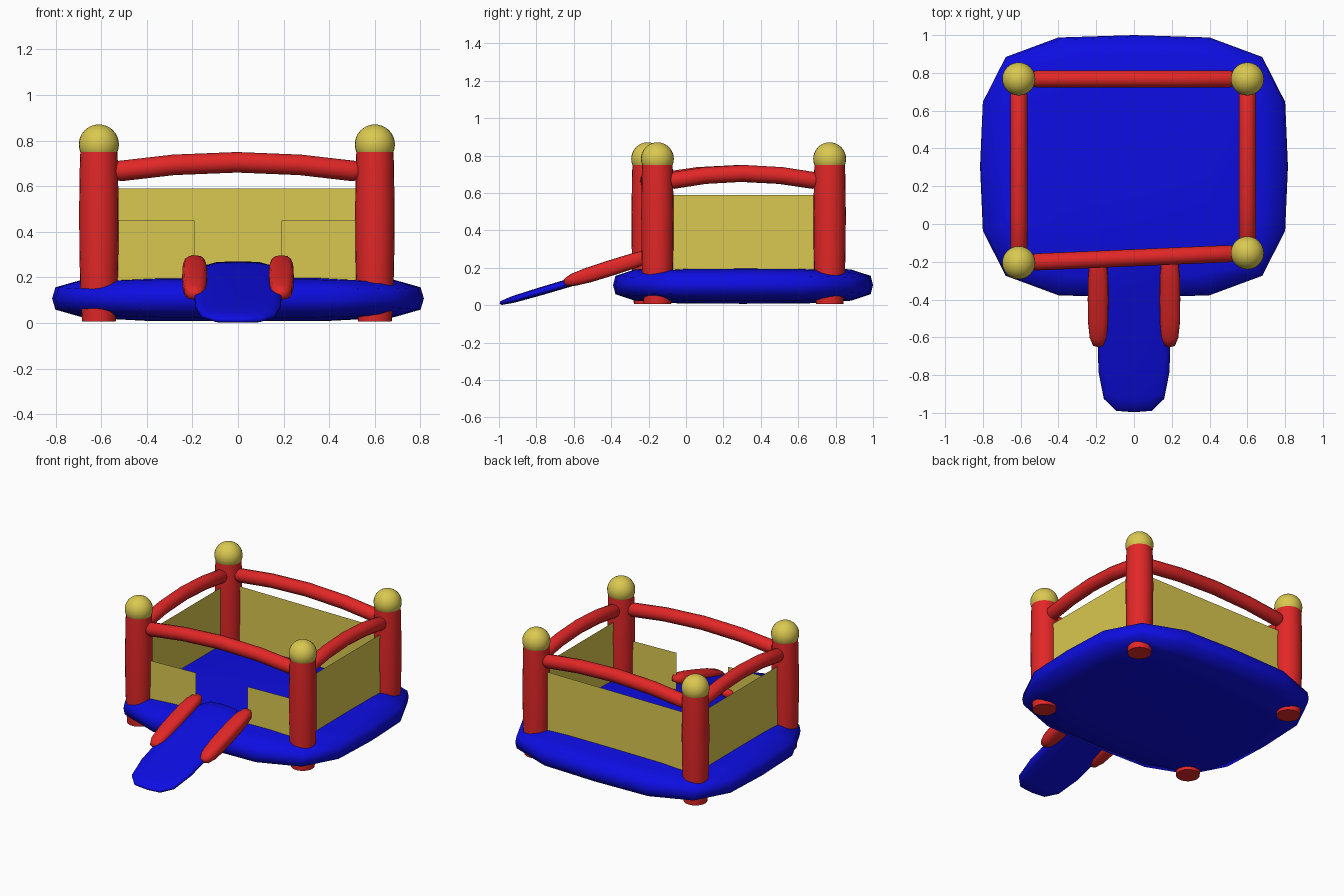
import bpy, bmesh, math
from mathutils import Vector, Matrix

if "Cube" in bpy.data.objects:
    bpy.data.objects.remove(bpy.data.objects["Cube"])


def material(name, rgb):
    m = bpy.data.materials.new(name)
    m.diffuse_color = (*rgb, 1)
    m.use_nodes = True
    m.node_tree.nodes["Principled BSDF"].inputs["Base Color"].default_value = m.diffuse_color
    return m


RED = material("red vinyl", (0.76, 0.02, 0.02))
BLUE = material("blue vinyl", (0.004, 0.004, 0.76))
YELLOW = material("yellow vinyl", (0.70, 0.58, 0.08))


def finish(name, bm, mat, smooth=True):
    me = bpy.data.meshes.new(name)
    bmesh.ops.recalc_face_normals(bm, faces=bm.faces)
    bm.to_mesh(me)
    bm.free()
    me.materials.append(mat)
    for p in me.polygons:
        p.use_smooth = smooth
    ob = bpy.data.objects.new(name, me)
    bpy.context.collection.objects.link(ob)
    return ob


def cushion(name, center, half, mat, tilt=0.0, n=3.8):
    """Puffy box: a gridded cube projected onto a superellipsoid."""
    bm = bmesh.new()
    bmesh.ops.create_cube(bm, size=2)
    bmesh.ops.subdivide_edges(bm, edges=bm.edges[:], cuts=3, use_grid_fill=True)
    for v in bm.verts:
        r = sum(abs(c) ** n for c in v.co) ** (1 / n)
        v.co = Vector([c / r * h for c, h in zip(v.co, half)])
    bm.transform(Matrix.Translation(center) @ Matrix.Rotation(tilt, 4, 'X'))
    return finish(name, bm, mat)


def lathe(name, x, y, profile, mat, sides=24):
    bm = bmesh.new()
    rings = [[bm.verts.new((x + r * math.cos(2 * math.pi * i / sides),
                            y + r * math.sin(2 * math.pi * i / sides), z))
              for i in range(sides)] for r, z in profile]
    for a, b in zip(rings, rings[1:]):
        for i in range(sides):
            j = (i + 1) % sides
            bm.faces.new((a[i], a[j], b[j], b[i]))
    bm.faces.new(rings[0])
    bm.faces.new(rings[-1])
    ob = finish(name, bm, mat)
    bpy.context.view_layer.objects.active = ob
    ob.select_set(True)
    bpy.ops.object.shade_smooth_by_angle(angle=math.radians(40))
    ob.select_set(False)


def arch(name, a, b):
    """Bowed tube with rounded ends between two posts."""
    a, b = Vector((*a, 0)), Vector((*b, 0))
    d = (b - a).normalized()
    a, b = a + d * 0.05, b - d * 0.05
    cu = bpy.data.curves.new(name, 'CURVE')
    cu.dimensions = '3D'
    cu.bevel_depth = 0.045
    cu.bevel_resolution = 4
    cu.use_fill_caps = True
    steps = [(0, .45), (.015, .8), (.04, 1), (.25, 1), (.5, 1),
             (.75, 1), (.96, 1), (.985, .8), (1, .45)]
    sp = cu.splines.new('POLY')
    sp.points.add(len(steps) - 1)
    for p, (t, r) in zip(sp.points, steps):
        co = a.lerp(b, t)
        p.co = (co.x, co.y, 0.66 + 0.045 * (1 - (2 * t - 1) ** 2), 1)
        p.radius = r
    sp.use_smooth = True
    cu.materials.append(RED)
    ob = bpy.data.objects.new(name, cu)
    bpy.context.collection.objects.link(ob)
    bpy.context.view_layer.objects.active = ob
    ob.select_set(True)
    bpy.ops.object.convert(target='MESH')
    bpy.context.object.select_set(False)


def wall(name, a, b, top):
    bm = bmesh.new()
    bm.faces.new([bm.verts.new(p) for p in
                  ((*a, 0.15), (*b, 0.15), (*b, top), (*a, top))])
    finish(name, bm, YELLOW, False)


# Inflated floor
cushion("floor_cushion", (0, 0.305, 0.108), (0.815, 0.695, 0.1), BLUE)

# Corner posts with ball finials
posts = {"front_left": (-0.61, -0.205), "front_right": (0.60, -0.153),
         "back_right": (0.60, 0.768), "back_left": (-0.61, 0.768)}
for key, (x, y) in posts.items():
    lathe(key + "_post", x, y, [(0.074, 0.008), (0.081, 0.12), (0.0855, 0.32),
          (0.0865, 0.5), (0.0835, 0.7), (0.081, 0.755)], RED)
    bm = bmesh.new()
    bmesh.ops.create_uvsphere(bm, u_segments=24, v_segments=16, radius=0.088)
    bm.transform(Matrix.Translation((x, y, 0.783)))
    finish(key + "_ball", bm, YELLOW)

# Arched top tubes
fl, fr, br, bl = posts.values()
for name, a, b in (("front", fl, fr), ("right", fr, br),
                   ("back", bl, br), ("left", fl, bl)):
    arch(name + "_arch", a, b)

# Thin side walls, and low front panels beside the doorway
for name, a, b in (("right", fr, br), ("back", br, bl), ("left", bl, fl)):
    wall(name + "_wall", a, b, 0.59)
for name, p, x in (("left", fl, -0.19), ("right", fr, 0.19)):
    y = fl[1] + (fr[1] - fl[1]) * (x - fl[0]) / (fr[0] - fl[0])
    wall(name + "_front_panel", p, (x, y), 0.45)

# Entrance slide with side rails
cushion("slide", (0, -0.57, 0.136), (0.192, 0.445, 0.022), BLUE, math.radians(16.5))
for name, s in (("left", -1), ("right", 1)):
    cushion(name + "_slide_rail", (s * 0.19, -0.4, 0.2), (0.055, 0.265, 0.042),
            RED, math.radians(17.5), 3.2)
